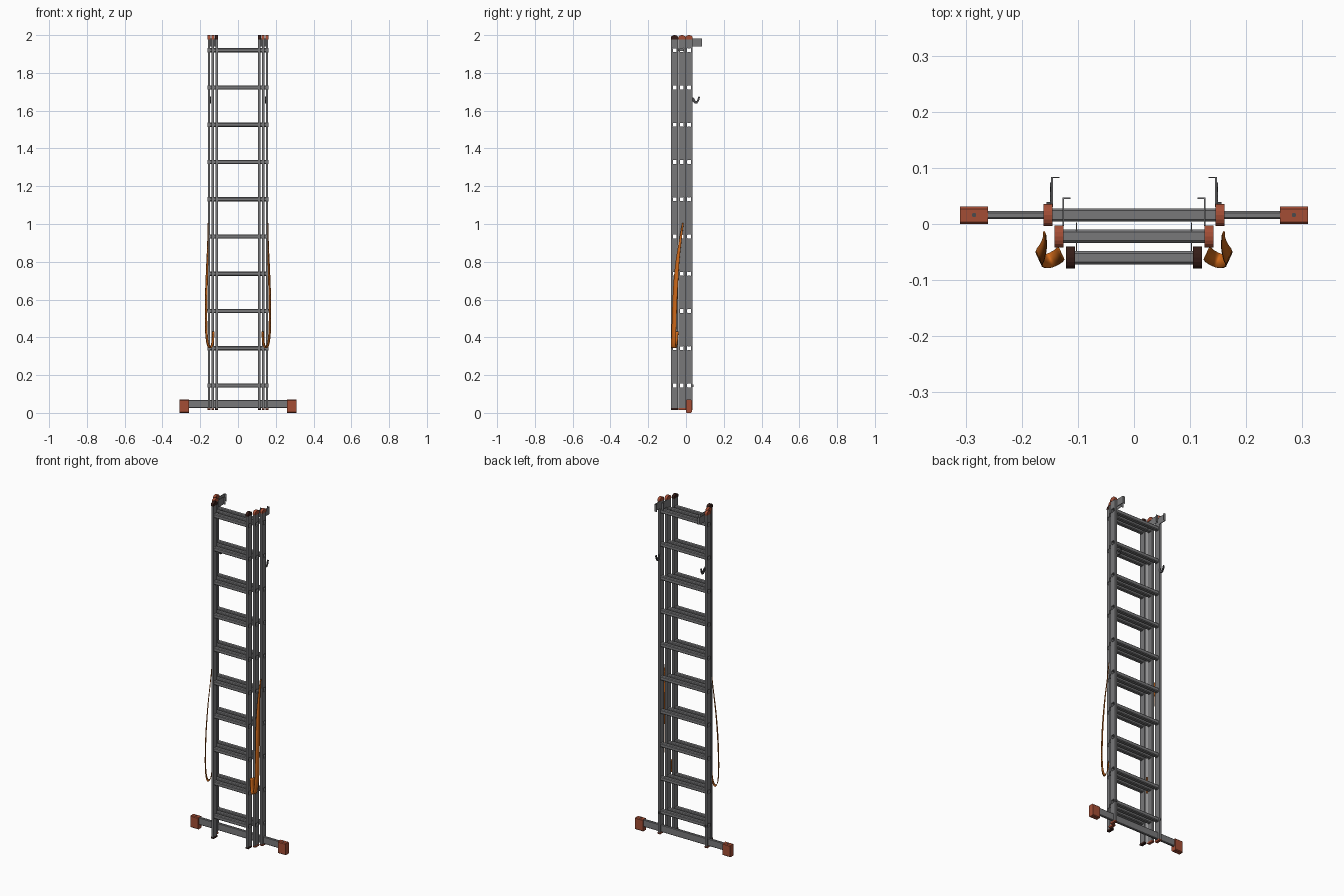
import bpy, bmesh, math
from mathutils import Vector

if "Cube" in bpy.data.objects:
    bpy.data.objects.remove(bpy.data.objects["Cube"])


def material(name, rgb):
    m = bpy.data.materials.new(name)
    m.diffuse_color = (*rgb, 1)
    m.use_nodes = True
    m.node_tree.nodes["Principled BSDF"].inputs["Base Color"].default_value = m.diffuse_color
    return m


ALU = material("aluminium grey", (0.19, 0.19, 0.195))
STEEL = material("dark steel", (0.07, 0.07, 0.075))
RED = material("red brown plastic", (0.37, 0.076, 0.036))
DARK = material("dark brown plastic", (0.035, 0.012, 0.009))
ORANGE = material("orange webbing", (0.62, 0.14, 0.01))


def finish(name, bm, mat):
    bmesh.ops.recalc_face_normals(bm, faces=bm.faces[:])
    me = bpy.data.meshes.new(name)
    bm.to_mesh(me)
    bm.free()
    ob = bpy.data.objects.new(name, me)
    bpy.context.collection.objects.link(ob)
    if mat:
        me.materials.append(mat)
    return ob


def add_prism(bm, profile, x0, x1):
    """Closed (y, z) profile extruded along x."""
    a = [bm.verts.new((x0, y, z)) for y, z in profile]
    b = [bm.verts.new((x1, y, z)) for y, z in profile]
    bm.faces.new(a)
    bm.faces.new(b[::-1])
    n = len(a)
    for i in range(n):
        j = (i + 1) % n
        bm.faces.new((a[i], b[i], b[j], a[j]))


def prism(name, profile, x0, x1, mat):
    bm = bmesh.new()
    add_prism(bm, profile, x0, x1)
    return finish(name, bm, mat)


def rect(y0, y1, z0, z1, c=0.0):
    """Rectangle profile with optional chamfered corners."""
    if c == 0:
        return [(y0, z0), (y1, z0), (y1, z1), (y0, z1)]
    return [(y0 + c, z0), (y1 - c, z0), (y1, z0 + c), (y1, z1 - c),
            (y1 - c, z1), (y0 + c, z1), (y0, z1 - c), (y0, z0 + c)]


def tube(bm, y, z, half, outer, inner):
    """Hollow square rung along x, open at both ends."""
    rings = []
    for x in (-half, half):
        for r, c in ((outer, 0.004), (inner, 0.0015)):
            rings.append([bm.verts.new((x, py, pz))
                          for py, pz in rect(y - r, y + r, z - r, z + r, c)])
    lo, li, ro, ri = rings
    for p, q in ((lo, ro), (li, ri), (lo, li), (ro, ri)):
        for i in range(8):
            j = (i + 1) % 8
            bm.faces.new((p[i], p[j], q[j], q[i]))


RUNG_Z = [0.145 + i * 0.1972 for i in range(10)]
HALF_T, HALF_D = 0.0065, 0.0185
SECTIONS = [("back", 0.016, 0.1535, RED), ("middle", -0.022, 0.1335, RED),
            ("front", -0.060, 0.1130, DARK)]

# Ladder sections: rails with rung holes, hollow rungs, end caps
for label, y, x, cap_mat in SECTIONS:
    bm = bmesh.new()
    for z in RUNG_Z:
        add_prism(bm, rect(y - 0.0108, y + 0.0108, z - 0.0108, z + 0.0108), -0.2, 0.2)
    cutter = finish(label + "_hole_cutter", bm, None)

    bm = bmesh.new()
    for s in (-1, 1):
        add_prism(bm, rect(y - HALF_D, y + HALF_D, 0.02, 1.98, 0.002),
                  s * x - HALF_T, s * x + HALF_T)
    rails = finish(label + "_rails", bm, ALU)
    mod = rails.modifiers.new("rung holes", "BOOLEAN")
    mod.object, mod.operation, mod.solver = cutter, "DIFFERENCE", "EXACT"
    bpy.context.view_layer.objects.active = rails
    bpy.ops.object.modifier_apply(modifier=mod.name)
    bpy.data.objects.remove(cutter)

    bm = bmesh.new()
    for z in RUNG_Z:
        tube(bm, y, z, x + HALF_T + 0.0008, 0.0118, 0.0100)
    finish(label + "_rungs", bm, ALU)

    bm = bmesh.new()
    d = HALF_D + 0.0012
    arc = [(y + d * math.cos(t), 0.014 * math.sin(t))
           for t in [math.pi * i / 8 for i in range(9)]]
    top = [(y + d, 1.978)] + [(py, 1.986 + pz) for py, pz in arc] + [(y - d, 1.978)]
    for s in (-1, 1):
        add_prism(bm, top, s * x - 0.008, s * x + 0.008)
        add_prism(bm, rect(y - d, y + d, 0.015, 0.026, 0.003), s * x - 0.0075, s * x + 0.0075)
    finish(label + "_rail_caps", bm, cap_mat)

# Stabiliser bar with end feet and bolts
prism("stabiliser_bar", rect(0.009, 0.023, 0.025, 0.068, 0.003), -0.27, 0.27, ALU)
for s, side in ((-1, "left"), (1, "right")):
    foot = prism(side + "_stabiliser_foot", rect(0.0, 0.031, 0.0, 0.07, 0.004),
                 min(s * 0.26, s * 0.31), max(s * 0.26, s * 0.31), RED)
    bm = bmesh.new()
    bmesh.ops.create_cone(bm, cap_ends=True, segments=10, radius1=0.004,
                          radius2=0.004, depth=0.002)
    bmesh.ops.translate(bm, verts=bm.verts[:], vec=(s * 0.285, 0.016, 0.0705))
    finish(side + "_foot_bolt", bm, STEEL)


def span(s, a, b):
    return min(s * a, s * b), max(s * a, s * b)


def smooth_path(pts, steps=6):
    """Catmull-Rom interpolation of the control points."""
    p = [Vector(v) for v in pts]
    p = [2 * p[0] - p[1]] + p + [2 * p[-1] - p[-2]]
    out = []
    for i in range(1, len(p) - 2):
        for k in range(steps):
            t = k / steps
            a, b, c, d = p[i - 1:i + 3]
            out.append(0.5 * (2 * b + (c - a) * t + (2 * a - 5 * b + 4 * c - d) * t * t
                              + (3 * b - a - 3 * c + d) * t ** 3))
    return out + [p[-2]]


STRAP = [(0.159, -0.016, 1.005), (0.159, -0.032, 0.90), (0.163, -0.047, 0.78),
         (0.168, -0.058, 0.62), (0.169, -0.063, 0.47), (0.163, -0.066, 0.38),
         (0.150, -0.065, 0.345), (0.136, -0.058, 0.365), (0.130, -0.052, 0.43)]

for s, side in ((-1, "left"), (1, "right")):
    # Top brackets: plate with an inward lip
    for label, x, y0, y1 in (("outer", 0.146, 0.030, 0.084), ("inner", 0.126, -0.004, 0.047)):
        bm = bmesh.new()
        add_prism(bm, rect(y0, y1, 1.94, 1.983), *span(s, x - 0.0015, x + 0.0015))
        add_prism(bm, rect(y1 - 0.002, y1, 1.94, 1.983), *span(s, x - 0.013, x + 0.0015))
        finish(f"{side}_{label}_top_bracket", bm, ALU)

    # Catch hook on the back rail
    prism(side + "_catch_hook",
          [(0.030, 1.672), (0.042, 1.668), (0.050, 1.652), (0.058, 1.652), (0.066, 1.676),
           (0.074, 1.672), (0.070, 1.656), (0.060, 1.638), (0.046, 1.638), (0.030, 1.655)],
          *span(s, 0.144, 0.150), STEEL)

    # Small guide clip between the inner sections
    prism(side + "_guide_clip", rect(-0.048, 0.003, 1.915, 1.93),
          *span(s, 0.1015, 0.1035), ALU)

    # Locking pin by the lowest rung
    prism(side + "_lower_pin", rect(0.030, 0.039, 0.138, 0.150),
          *span(s, 0.148, 0.156), STEEL)

    # Hanging strap loop
    bm = bmesh.new()
    path = smooth_path(STRAP)
    rows = []
    for i, p in enumerate(path):
        k = min(1.0, 0.3 + 2.2 * i / len(path))
        w = Vector((0.0055, 0.012, 0)) * k
        rows.append([bm.verts.new(((p.x + q * w.x) * s, p.y + q * w.y, p.z)) for q in (-1, 1)])
    for a, b in zip(rows, rows[1:]):
        bm.faces.new((a[0], a[1], b[1], b[0]))
    strap = finish(side + "_strap", bm, ORANGE)
    for f in strap.data.polygons:
        f.use_smooth = True
    mod = strap.modifiers.new("thickness", "SOLIDIFY")
    mod.thickness, mod.offset = 0.002, 0
